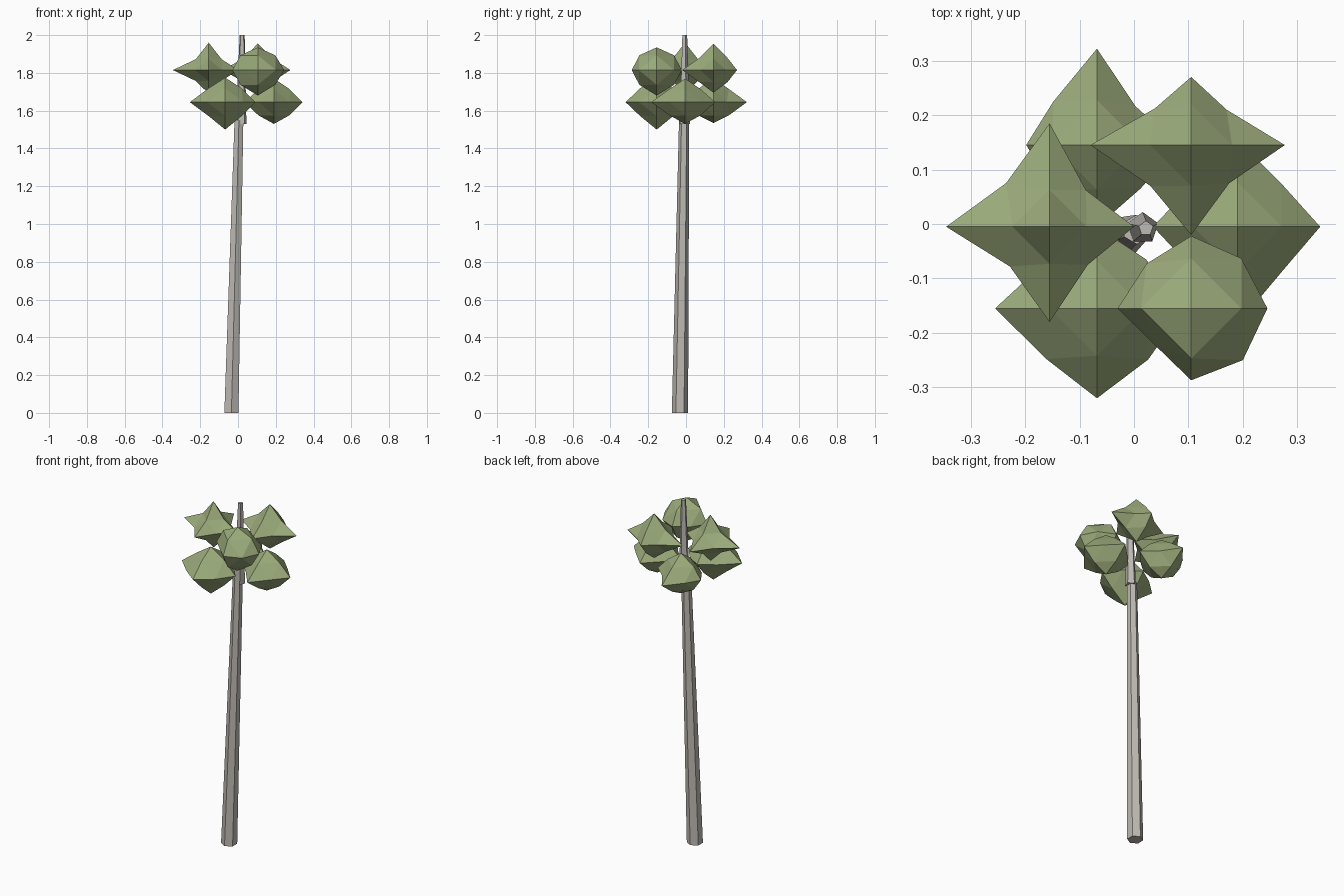
import bpy, bmesh, math
from itertools import product, combinations

if "Cube" in bpy.data.objects:
    bpy.data.objects.remove(bpy.data.objects["Cube"])


def material(name, rgb):
    m = bpy.data.materials.new(name)
    m.diffuse_color = (*rgb, 1)
    m.use_nodes = True
    m.node_tree.nodes["Principled BSDF"].inputs["Base Color"].default_value = m.diffuse_color
    return m


BARK = material("bark", (0.52, 0.49, 0.45))
LEAF = material("leaf", (0.33, 0.41, 0.20))


def finish(name, bm, mat):
    bmesh.ops.recalc_face_normals(bm, faces=bm.faces)
    me = bpy.data.meshes.new(name)
    bm.to_mesh(me)
    bm.free()
    me.materials.append(mat)
    bpy.context.collection.objects.link(bpy.data.objects.new(name, me))


def leaning_post(name, sides, start_angle, lower, upper):
    """Tapered post between two level rings, each (x, y, z, radius)."""
    bm = bmesh.new()
    rings = []
    for x, y, z, r in (lower, upper):
        angles = [start_angle + math.tau * i / sides for i in range(sides)]
        rings.append([bm.verts.new((x + r * math.cos(a), y + r * math.sin(a), z))
                      for a in angles])
    a, b = rings
    bm.faces.new(a)
    bm.faces.new(b)
    for i in range(sides):
        j = (i + 1) % sides
        bm.faces.new((a[i], a[j], b[j], b[i]))
    finish(name, bm, BARK)


def leaf_clump(name, centre, tips, level_mids, steep):
    """Octahedron split once: six tips plus twelve edge midpoints.
    tips: reach to -x, +x, -y, +y, -z, +z
    level_mids: offset of the (-,-), (-,+), (+,-), (+,+) midpoints
    steep: offset of the midpoints above and below the equator"""
    bm = bmesh.new()
    verts = {}
    for d in product((-1, 0, 1), repeat=3):
        used = [i for i in range(3) if d[i]]
        if len(used) == 1:
            i = used[0]
            s = tips[2 * i + (d[i] > 0)]
            off = [c * s for c in d]
        elif len(used) == 2:
            if d[2] == 0:
                s = level_mids[2 * (d[0] > 0) + (d[1] > 0)]
            else:
                s = steep
            off = [d[0] * s, d[1] * s, d[2] * s * 0.85]
        else:
            continue
        verts[d] = bm.verts.new([c + o for c, o in zip(centre, off)])
    for sx, sy, sz in product((-1, 1), repeat=3):
        corners = [(sx, 0, 0), (0, sy, 0), (0, 0, sz)]
        mid = lambda p, q: tuple(u + v for u, v in zip(p, q))
        for k in range(3):
            p, q, r = corners[k], corners[k - 1], corners[k - 2]
            bm.faces.new((verts[p], verts[mid(p, q)], verts[mid(p, r)]))
        bm.faces.new([verts[mid(p, q)] for p, q in combinations(corners, 2)])
    finish(name, bm, LEAF)


# Trunk: six-sided lower part, thinner five-sided top
leaning_post("trunk", 6, math.pi / 2, (-0.035, -0.032, 0, 0.043), (0.005, -0.010, 1.55, 0.027))
leaning_post("trunk_top", 5, math.pi / 2, (0.016, -0.008, 1.53, 0.030), (0.022, -0.008, 2.0, 0.014))

# Upper tier of leaves
H, L = 1.815, 1.645
leaf_clump("leaves_upper_left", (-0.155, -0.005, H),
           (0.19, 0.155, 0.175, 0.19, 0.125, 0.145), (0.073, 0.08, 0.07, 0.067), 0.068)
leaf_clump("leaves_upper_back", (0.105, 0.145, H),
           (0.185, 0.172, 0.165, 0.125, 0.12, 0.14), (0.075, 0.067, 0.07, 0.065), 0.075)
leaf_clump("leaves_upper_front", (0.105, -0.155, H),
           (0.135, 0.14, 0.132, 0.133, 0.135, 0.12), (0.067, 0.082, 0.095, 0.092), 0.092)

# Lower tier of leaves
leaf_clump("leaves_lower_back", (-0.068, 0.145, L),
           (0.13, 0.15, 0.15, 0.177, 0.11, 0.125), (0.08, 0.08, 0.08, 0.071), 0.082)
leaf_clump("leaves_lower_front", (-0.068, -0.155, L),
           (0.187, 0.16, 0.165, 0.15, 0.145, 0.13), (0.093, 0.09, 0.094, 0.09), 0.087)
leaf_clump("leaves_lower_right", (0.19, -0.005, L),
           (0.155, 0.152, 0.18, 0.16, 0.115, 0.125), (0.08, 0.08, 0.082, 0.08), 0.082)
